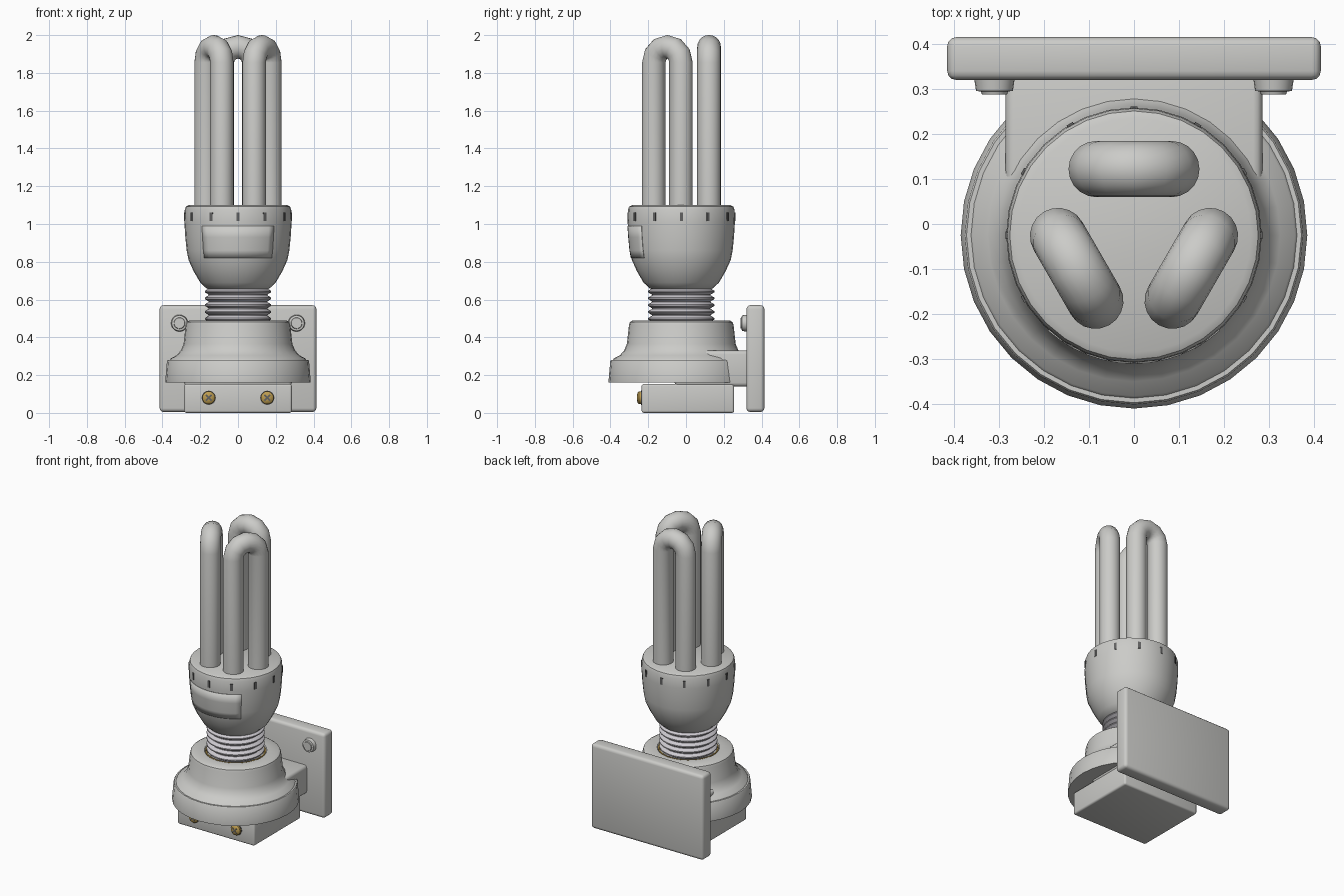
import bpy, bmesh
from math import sin, cos, pi, radians
from mathutils import Matrix, Vector

if "Cube" in bpy.data.objects:
    bpy.data.objects.remove(bpy.data.objects["Cube"])

AXIS = Vector((0, -0.025, 0))


def material(name, rgb):
    m = bpy.data.materials.new(name)
    m.use_nodes = True
    m.diffuse_color = (*rgb, 1)
    m.node_tree.nodes["Principled BSDF"].inputs["Base Color"].default_value = (*rgb, 1)
    return m


WHITE = material("warm white", (0.60, 0.60, 0.58))
METAL = material("pale metal", (0.62, 0.60, 0.64))
BRASS = material("brass", (0.50, 0.33, 0.08))
DARK = material("dark grey", (0.12, 0.12, 0.12))


def finish(bm, name, mat, smooth=True):
    bmesh.ops.recalc_face_normals(bm, faces=bm.faces)
    mesh = bpy.data.meshes.new(name)
    bm.to_mesh(mesh)
    bm.free()
    mesh.materials.append(mat)
    ob = bpy.data.objects.new(name, mesh)
    bpy.context.collection.objects.link(ob)
    if smooth:
        bpy.ops.object.select_all(action="DESELECT")
        ob.select_set(True)
        bpy.context.view_layer.objects.active = ob
        bpy.ops.object.shade_smooth_by_angle(angle=radians(35))
    return ob


def box(name, lo, hi, mat, bevel=0.0):
    bm = bmesh.new()
    lo, hi = Vector(lo), Vector(hi)
    bmesh.ops.create_cube(bm, size=1, matrix=Matrix.Translation((lo + hi) / 2) @ Matrix.Diagonal((*(hi - lo), 1)))
    if bevel:
        bmesh.ops.bevel(bm, geom=bm.edges[:], offset=bevel, segments=3, profile=0.5, affect="EDGES")
    return finish(bm, name, mat)


def lathe(name, profile, mat, place=Matrix.Translation(AXIS), sides=32):
    # Profile of (radius, height), capped at both ends
    bm = bmesh.new()
    rings = [[bm.verts.new(place @ Vector((r * cos(2 * pi * i / sides), r * sin(2 * pi * i / sides), z)))
              for i in range(sides)] for r, z in profile]
    for a, b in zip(rings, rings[1:]):
        for i in range(sides):
            j = (i + 1) % sides
            bm.faces.new((a[i], a[j], b[j], b[i]))
    bm.faces.new(rings[0])
    bm.faces.new(rings[-1])
    return finish(bm, name, mat)


# Wall plate, arm and terminal block
box("wall_plate", (-0.415, 0.32, 0.005), (0.415, 0.415, 0.57), WHITE, 0.02)
box("bracket_arm", (-0.285, -0.06, 0.14), (0.285, 0.34, 0.33), WHITE, 0.02)
box("terminal_block", (-0.285, -0.235, 0), (0.285, 0.255, 0.153), WHITE, 0.012)

# Lamp holder with stepped collar and open socket
lathe("lamp_holder", [(0.385, 0.16), (0.385, 0.17), (0.376, 0.275), (0.372, 0.28), (0.362, 0.28),
                      (0.357, 0.288), (0.325, 0.305), (0.303, 0.33), (0.288, 0.365), (0.277, 0.465),
                      (0.272, 0.48), (0.258, 0.489), (0.19, 0.489), (0.185, 0.484), (0.185, 0.45)], WHITE)
lathe("socket_lining", [(0.184, 0.44), (0.184, 0.487), (0.176, 0.487), (0.176, 0.44)], BRASS)

# Screw thread
thread = [(0.15, 0.44)]
for k in range(5):
    z = 0.482 + 0.036 * k
    thread += [(0.155, z), (0.176, z + 0.013), (0.176, z + 0.020), (0.155, z + 0.033)]
lathe("screw_thread", thread + [(0.14, 0.665)], METAL)

# Ballast housing
lathe("ballast_housing", [(0.14, 0.65), (0.168, 0.66), (0.20, 0.69), (0.235, 0.75), (0.262, 0.81),
                          (0.272, 0.86), (0.279, 0.93), (0.284, 1.01), (0.282, 1.075),
                          (0.276, 1.092), (0.26, 1.10)], WHITE)

# Vent slots around the housing
for k in range(12):
    turn = Matrix.Translation(AXIS) @ Matrix.Rotation(k * pi / 6, 4, "Z")
    slot = box("vent_slot_%d" % (k + 1), (0.272, -0.008, 1.015), (0.286, 0.008, 1.06), DARK)
    slot.data.transform(turn)

# Curved label plate on the front of the housing
bm = bmesh.new()
rows = []
for z, r in ((0.82, 0.267), (0.86, 0.2745), (0.93, 0.281), (0.99, 0.2855)):
    rows.append([bm.verts.new(AXIS + Vector((r * sin(a), -r * cos(a), z)))
                 for a in (radians(-42 + 7 * i) for i in range(13))])
for a, b in zip(rows, rows[1:]):
    for i in range(12):
        bm.faces.new((a[i], a[i + 1], b[i + 1], b[i]))
label = finish(bm, "label_plate", WHITE)
solid = label.modifiers.new("thickness", "SOLIDIFY")
solid.thickness = 0.004

# Three U-shaped tubes
for k in range(3):
    steps = 6
    path = [(-0.083, 1.08)]
    path += [(-0.083 * cos(pi * i / steps), 1.855 + 0.083 * sin(pi * i / steps)) for i in range(steps + 1)]
    path += [(0.083, 1.08)]
    place = Matrix.Translation(AXIS) @ Matrix.Rotation(k * 2 * pi / 3, 4, "Z")
    bm = bmesh.new()
    rings = []
    for i, (x, z) in enumerate(path):
        t = pi * min(max(i - 1, 0), steps) / steps
        out = Vector((-cos(t), 0, sin(t)))
        rings.append([bm.verts.new(place @ (Vector((x, 0.147, z)) + 0.0625 *
                     (out * cos(2 * pi * j / 20) + Vector((0, 1, 0)) * sin(2 * pi * j / 20))))
                      for j in range(20)])
    for a, b in zip(rings, rings[1:]):
        for j in range(20):
            n = (j + 1) % 20
            bm.faces.new((a[j], a[n], b[n], b[j]))
    bm.faces.new(rings[0])
    bm.faces.new(rings[-1])
    finish(bm, "lamp_tube_%d" % (k + 1), WHITE)

# Fixing bolts on the wall plate and brass screws on the block
for side, s in (("right", -1), ("left", 1)):
    face_front = Matrix.Rotation(pi / 2, 4, "X")
    lathe("plate_bolt_" + side, [(0.046, -0.01), (0.041, 0.024), (0.03, 0.026), (0.028, 0.032)], WHITE,
          Matrix.Translation((s * 0.31, 0.32, 0.475)) @ face_front, 20)
    spot = Matrix.Translation((s * 0.155, -0.235, 0.08)) @ face_front
    lathe("screw_seat_" + side, [(0.038, -0.01), (0.038, 0.003)], DARK, spot, 20)
    lathe("brass_screw_" + side, [(0.034, -0.01), (0.034, 0.014), (0.026, 0.022), (0.012, 0.025)],
          BRASS, spot, 20)
    for k in range(2):
        slot = box("screw_slot_%s_%d" % (side, k + 1), (-0.022, -0.004, 0.018), (0.022, 0.004, 0.0255), DARK)
        slot.data.transform(spot @ Matrix.Rotation(pi / 4 + k * pi / 2, 4, "Z"))
